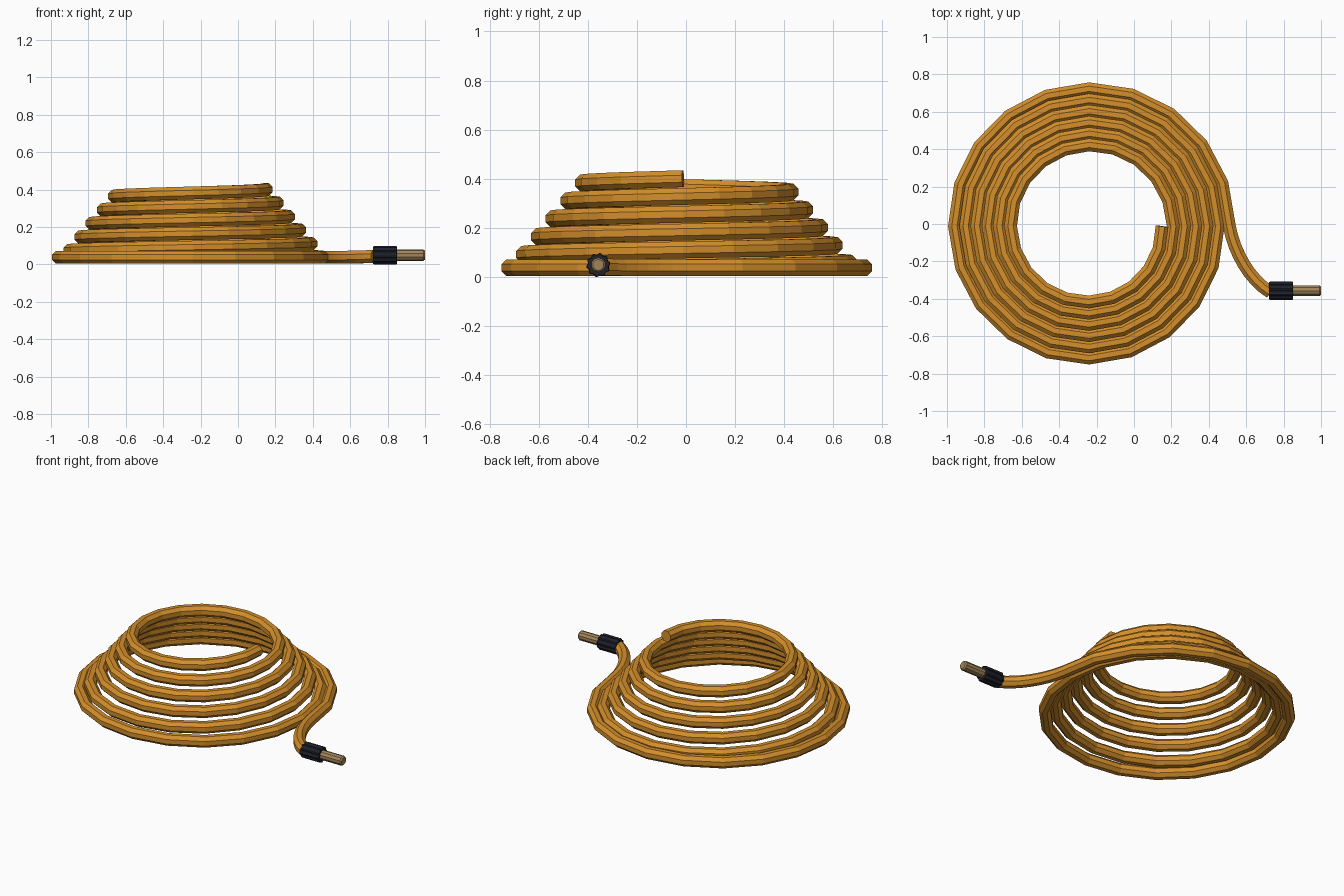
import bpy, bmesh, math
from mathutils import Vector

if "Cube" in bpy.data.objects:
    bpy.data.objects.remove(bpy.data.objects["Cube"])


def material(name, rgb):
    m = bpy.data.materials.new(name)
    m.diffuse_color = (*rgb, 1)
    m.use_nodes = True
    m.node_tree.nodes["Principled BSDF"].inputs["Base Color"].default_value = m.diffuse_color
    return m


ORANGE = material("hose orange", (0.66, 0.275, 0.024))
BLACK = material("rubber black", (0.014, 0.015, 0.024))
BRASS = material("dull brass", (0.36, 0.235, 0.105))


def skin(name, rings, mat):
    """Join matching rings of points with quads and cap both ends."""
    bm = bmesh.new()
    vs = [[bm.verts.new(p) for p in ring] for ring in rings]
    n = len(vs[0])
    for a, b in zip(vs, vs[1:]):
        for i in range(n):
            j = (i + 1) % n
            bm.faces.new((a[i], a[j], b[j], b[i]))
    bm.faces.new(vs[0])
    bm.faces.new(vs[-1])
    bmesh.ops.recalc_face_normals(bm, faces=bm.faces)
    me = bpy.data.meshes.new(name)
    bm.to_mesh(me)
    bm.free()
    me.materials.append(mat)
    ob = bpy.data.objects.new(name, me)
    bpy.context.collection.objects.link(ob)
    return ob


def tube(name, path, radius, sides, mat):
    """Sweep an upright polygon section along a path."""
    up = Vector((0, 0, 1))
    rings = []
    for i, p in enumerate(path):
        t = (path[min(i + 1, len(path) - 1)] - path[max(i - 1, 0)]).normalized()
        side = t.cross(up).normalized()
        top = side.cross(t)
        ring = []
        for k in range(sides):
            a = 2 * math.pi * (k + 0.5) / sides
            ring.append(p + radius * (math.cos(a) * side + math.sin(a) * top))
        rings.append(ring)
    return skin(name, rings, mat)


# Fitting axis
FY, FZ = -0.357, 0.049

# Hose path: curved lead from the fitting, then six rising, narrowing turns
CX, CY, STEPS, TURNS = -0.24, -0.012, 20, 6
p0, p1 = Vector((0.73, -0.365, 0.043)), Vector((0.62, -0.30, 0.038))
p3 = Vector((CX + 0.75, CY, 0.038))
p2 = p3 + Vector((0.025, -0.14, 0))
path = []
for i in range(8):
    t = i / 8
    s = 1 - t
    path.append(s**3 * p0 + 3 * s * s * t * p1 + 3 * s * t * t * p2 + t**3 * p3)
for i in range(STEPS * TURNS + 1):
    u = i / STEPS
    a = 2 * math.pi * u
    r = 0.75 - 0.06 * u
    z = 0.038 + 0.0725 * max(0, u - 1)
    path.append(Vector((CX + r * math.cos(a), CY + r * math.sin(a), z)))
tube("coiled_hose", path, 0.037, 8, ORANGE)


def lathe_x(name, profile, sides, mat, groove=1.0):
    """Rings along x; groove below 1 pulls in two of every four points as flutes."""
    rings = []
    for x, r in profile:
        ring = []
        for k in range(sides):
            a = 2 * math.pi * (k + 0.5) / sides
            q = r * (groove if k % 4 > 1 else 1)
            ring.append(Vector((x, FY + q * math.cos(a), FZ + q * math.sin(a))))
        rings.append(ring)
    return skin(name, rings, mat)


# Fluted grip and tip
lathe_x("fluted_coupling", [(0.722, 0.046), (0.728, 0.049), (0.845, 0.049), (0.851, 0.046)],
        40, BLACK, 0.89)
lathe_x("metal_tip", [(0.84, 0.03), (0.992, 0.03), (1.0, 0.023)], 10, BRASS)
